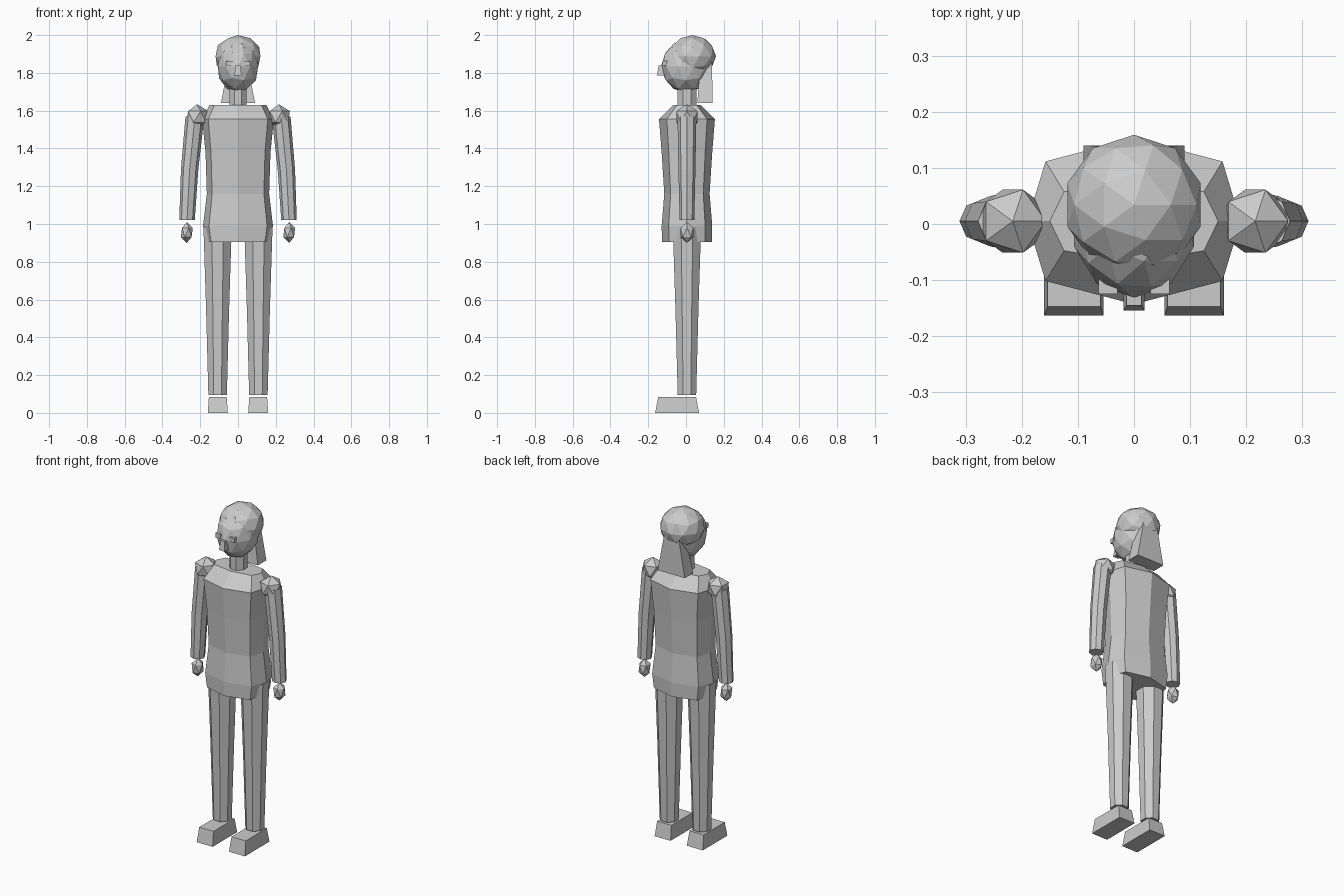
import bpy, bmesh, math
from mathutils import Matrix, Vector

cube = bpy.data.objects.get("Cube")
if cube:
    bpy.data.objects.remove(cube, do_unlink=True)

grey = bpy.data.materials.new("light_grey")
grey.use_nodes = True
COLOUR = (0.6, 0.6, 0.6, 1)
grey.diffuse_color = COLOUR
grey.node_tree.nodes["Principled BSDF"].inputs["Base Color"].default_value = COLOUR
Y = 0.005  # depth of the body's middle


def finish(name, bm):
    bmesh.ops.recalc_face_normals(bm, faces=bm.faces)
    mesh = bpy.data.meshes.new(name)
    bm.to_mesh(mesh)
    bm.free()
    mesh.materials.append(grey)
    obj = bpy.data.objects.new(name, mesh)
    bpy.context.collection.objects.link(obj)
    return obj


def circle(sides, phase=0.0):
    step = math.tau / sides
    return [(math.cos((i + phase) * step), math.sin((i + phase) * step)) for i in range(sides)]


def loft(name, section, rings):
    """Skin rings given as (x, y, z, x radius, y radius)."""
    bm = bmesh.new()
    loops = [[bm.verts.new((x + u * rx, y + v * ry, z)) for u, v in section]
             for x, y, z, rx, ry in rings]
    n = len(section)
    for low, high in zip(loops, loops[1:]):
        for i in range(n):
            j = (i + 1) % n
            bm.faces.new((low[i], low[j], high[j], high[i]))
    bm.faces.new(loops[0][::-1])
    bm.faces.new(loops[-1])
    return finish(name, bm)


def ball(name, centre, size, detail):
    bm = bmesh.new()
    place = Matrix.Translation(Vector(centre)) @ Matrix.Diagonal((*size, 1))
    bmesh.ops.create_icosphere(bm, subdivisions=detail, radius=1, matrix=place)
    return finish(name, bm)


SQUARE = [(1, 1), (-1, 1), (-1, -1), (1, -1)]
OCTAGON = circle(8)
FLAT_OCTAGON = circle(8, 0.5)
TORSO = [(1, 0), (.83, .72), (0, 1), (-.83, .72), (-1, 0), (-.83, -.72), (0, -1), (.83, -.72)]

# Torso and neck
loft("torso", TORSO, [
    (0, Y, .905, .172, .132), (0, Y, .99, .185, .134), (0, Y, 1.16, .165, .12),
    (0, Y, 1.38, .172, .134), (0, Y, 1.555, .19, .148), (0, Y, 1.63, .15, .073)])
loft("neck", FLAT_OCTAGON, [(0, Y, 1.6, .05, .054), (0, Y, 1.74, .05, .054)])

# Head and hair
ball("head", (0, 0, 1.835), (.112, .132, .14), 2)
ball("hair_cap", (0, .034, 1.888), (.125, .125, .112), 2)
loft("hair_back", SQUARE, [(0, .1, 1.64, .09, .04), (0, .108, 1.88, .045, .03)])

# Face
loft("nose", SQUARE, [(0, -.13, 1.785, .019, .024), (0, -.127, 1.84, .013, .018)])
for side, label in ((1, "left"), (-1, "right")):
    loft(label + "_eye", SQUARE, [(side * .046, -.105, 1.838, .017, .02),
                                  (side * .046, -.105, 1.864, .017, .02)])

    # Arm
    ball(label + "_shoulder", (side * .216, Y, 1.568), (.066, .066, .066), 1)
    loft(label + "_arm", OCTAGON, [
        (side * .27, Y, 1.02, .041, .039), (side * .256, Y, 1.29, .046, .045),
        (side * .228, Y, 1.57, .05, .05)])
    ball(label + "_hand", (side * .271, Y, .955), (.035, .04, .055), 1)

    # Leg and foot
    loft(label + "_leg", FLAT_OCTAGON, [
        (side * .108, Y, .095, .053, .053), (side * .108, Y, .55, .066, .066),
        (side * .108, Y, .982, .081, .081)])
    loft(label + "_foot", SQUARE, [(side * .107, -.047, 0, .053, .116),
                                   (side * .107, -.047, .085, .047, .1)])
